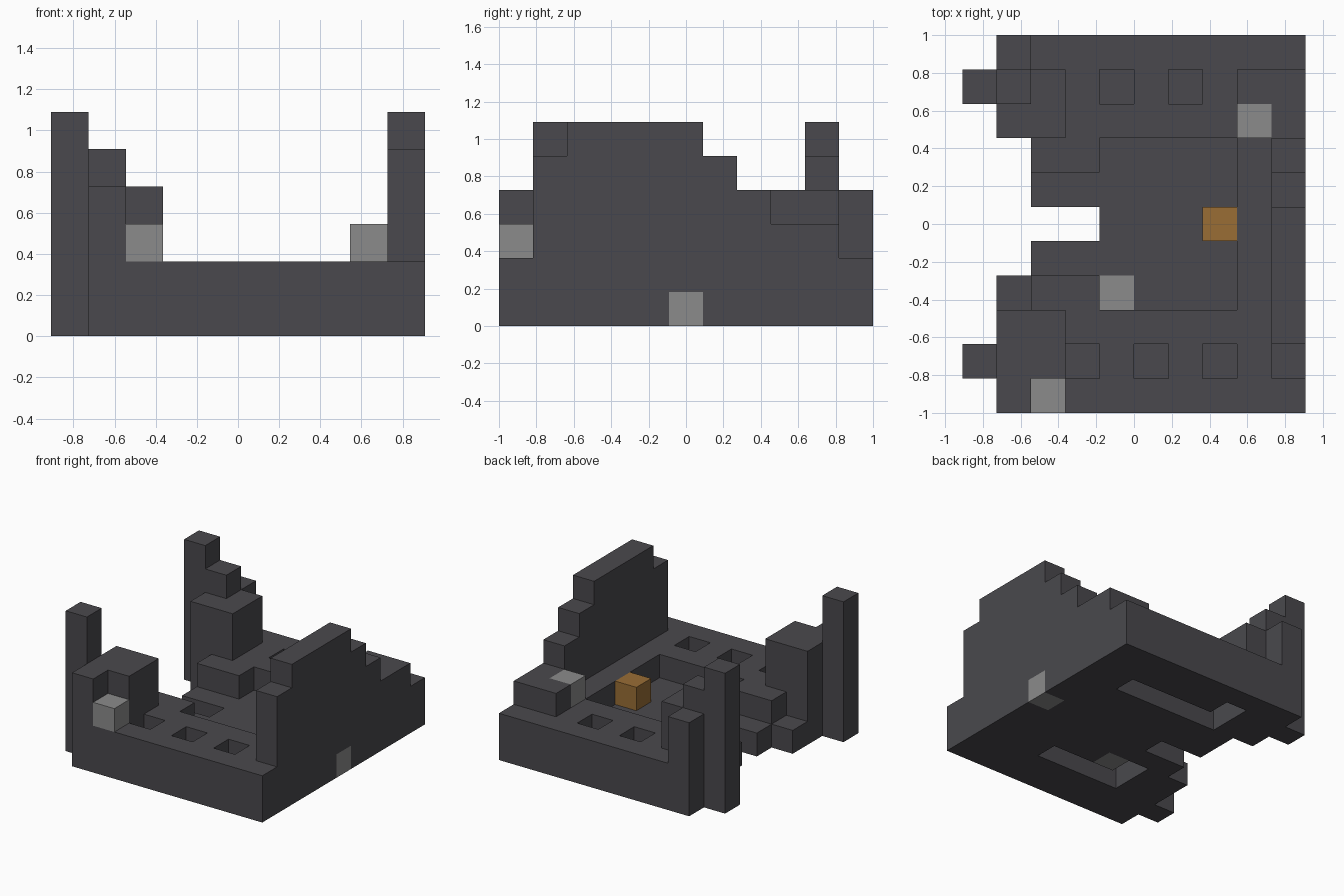
import bpy
import bmesh
import math
from itertools import product
from mathutils import Vector

if "Cube" in bpy.data.objects:
    bpy.data.objects.remove(bpy.data.objects["Cube"], do_unlink=True)

UNIT = 2 / 11
ORIGIN = Vector((-5, -5.5, 0))


def make_material(name, color):
    mat = bpy.data.materials.new(name)
    mat.diffuse_color = (*color, 1)
    mat.use_nodes = True
    shader = mat.node_tree.nodes["Principled BSDF"]
    shader.inputs["Base Color"].default_value = (*color, 1)
    shader.inputs["Roughness"].default_value = 0.9
    return mat


stone = make_material("dark stone", (0.068, 0.066, 0.074))
pale = make_material("pale stone", (0.26, 0.26, 0.26))
amber = make_material("amber", (0.32, 0.155, 0.036))


def block(x, y, z):
    """Cells of a cuboid; each argument is a (start, end) pair of grid lines."""
    return set(product(range(*x), range(*y), range(*z)))


def column(x, y, height, base=0):
    return block((x, x + 1), (y, y + 1), (base, height))


# Foundation: a slab with a notched left edge, a courtyard and small pits
slab = block((1, 10), (0, 11), (0, 2))
slab -= block((1, 4), (4, 8), (0, 2))
slab -= block((4, 8), (3, 8), (1, 2))
slab -= block((1, 2), (3, 4), (1, 2))
slab |= block((2, 4), (4, 5), (0, 1)) | block((2, 4), (6, 7), (0, 1))
slab |= block((2, 4), (7, 8), (0, 2))
for x, y in ((3, 1), (5, 1), (7, 1), (4, 9), (6, 9)):
    slab -= column(x, y, 2, 1)

# Hollow channels on the underside
slab -= block((3, 7), (2, 3), (0, 1)) | column(3, 3, 1)
slab -= block((3, 8), (8, 9), (0, 1)) | column(3, 9, 1)

# Pale blocks set into the ruin
accents = {
    "pale_front_block": column(2, 0, 3, 2),
    "pale_corner_block": column(8, 8, 3, 2),
    "pale_wall_block": column(9, 5, 1),
    "pale_floor_block": column(4, 3, 1),
}
for cells in accents.values():
    slab -= cells

# Stepped side wall, tallest in the middle
side_wall = set()
for y, height in enumerate((5, 6, 6, 6, 6, 5, 4), start=1):
    side_wall |= column(9, y, height, 2)

# Corner masses
front_pier = block((1, 3), (1, 3), (2, 4)) | column(1, 0, 4, 2)
back_pier = block((1, 3), (8, 10), (2, 4)) | column(1, 10, 4, 2)
back_pier |= column(1, 9, 5, 4)
corner_step = block((8, 10), (8, 10), (2, 3)) - accents["pale_corner_block"]

parts = {
    "foundation": (stone, slab),
    "side_wall": (stone, side_wall),
    "front_pier": (stone, front_pier),
    "back_pier": (stone, back_pier),
    "corner_step": (stone, corner_step),
    "front_tower": (stone, column(0, 1, 6)),
    "back_tower": (stone, column(0, 9, 6)),
    "amber_block": (amber, column(7, 5, 2, 1)),
}
parts.update({name: (pale, cells) for name, cells in accents.items()})
occupied = set().union(*(cells for _, cells in parts.values()))


def build(name, material, cells):
    """Skin the cells, leaving out faces buried against other blocks."""
    bm = bmesh.new()
    for cell in sorted(cells):
        for axis, side in product(range(3), (-1, 1)):
            normal = Vector((0, 0, 0))
            normal[axis] = side
            neighbour = tuple(int(c + n) for c, n in zip(cell, normal))
            if neighbour in occupied:
                continue
            u = Vector((0, 0, 0))
            u[(axis + 1) % 3] = 0.5
            v = normal.cross(u)
            center = Vector(cell) + Vector((0.5, 0.5, 0.5)) + normal / 2
            corners = (center - u - v, center + u - v, center + u + v, center - u + v)
            bm.faces.new([bm.verts.new((p + ORIGIN) * UNIT) for p in corners])
    bmesh.ops.remove_doubles(bm, verts=bm.verts, dist=UNIT / 100)
    bmesh.ops.dissolve_limit(bm, angle_limit=math.radians(1),
                             verts=bm.verts, edges=bm.edges)
    mesh = bpy.data.meshes.new(name)
    bm.to_mesh(mesh)
    bm.free()
    mesh.materials.append(material)
    obj = bpy.data.objects.new(name, mesh)
    bpy.context.collection.objects.link(obj)


for part_name, (part_material, part_cells) in parts.items():
    build(part_name, part_material, part_cells)
